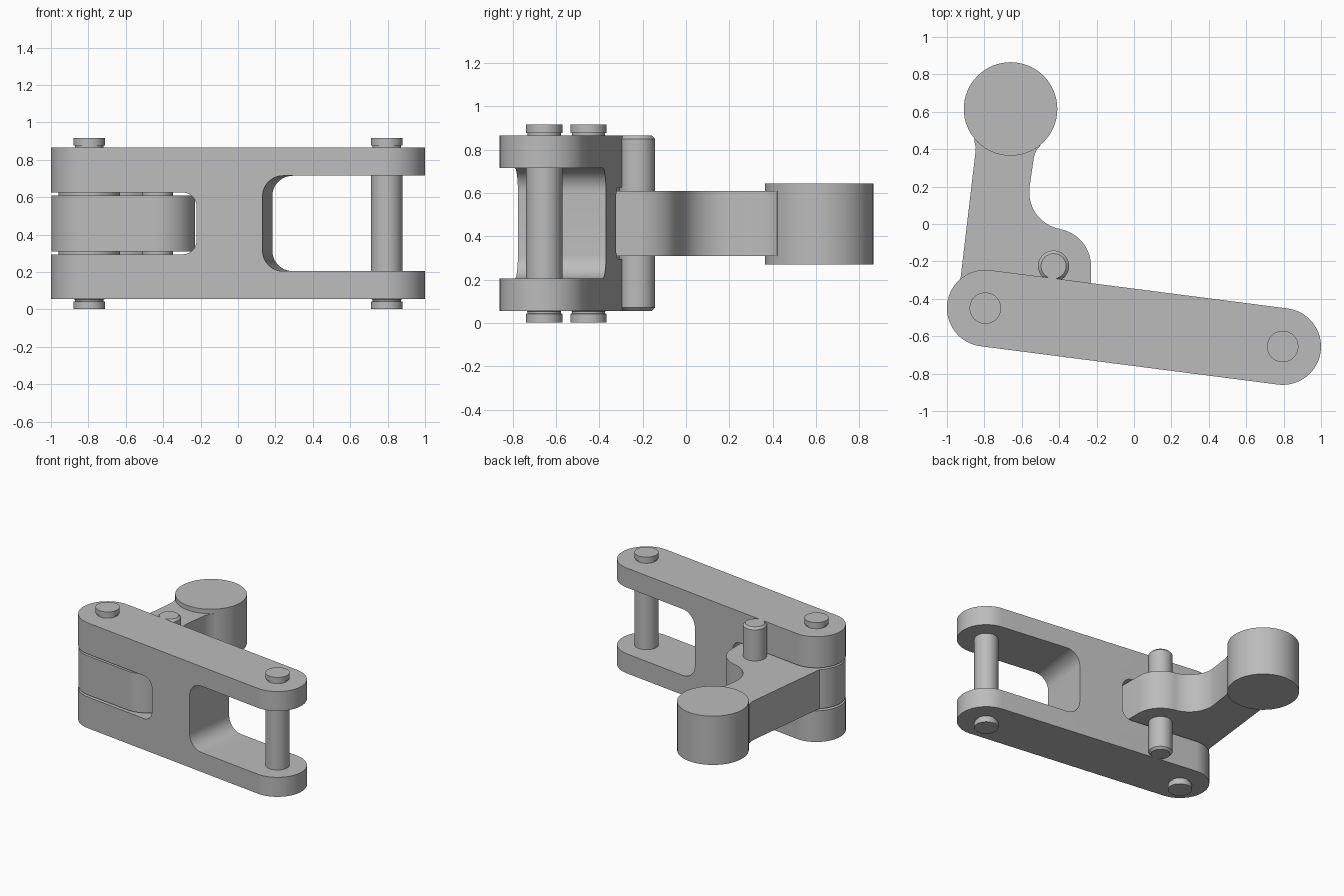
import bpy, bmesh, math
from mathutils import Matrix, Vector

cube = bpy.data.objects.get("Cube")
if cube:
    bpy.data.objects.remove(cube, do_unlink=True)

steel = bpy.data.materials.new("grey_steel")
steel.use_nodes = True
GREY = (0.5, 0.5, 0.5, 1)
steel.diffuse_color = GREY
steel.node_tree.nodes["Principled BSDF"].inputs["Base Color"].default_value = GREY

A = Vector((-0.795, -0.45, 0))      # near joint
B = Vector((0.795, -0.655, 0))      # far joint
C = Vector((-0.43, -0.225, 0))      # stop pin
ALONG = (B - A).normalized()
ACROSS = Vector((-ALONG.y, ALONG.x, 0))
TILT = math.degrees(math.atan2(ALONG.y, ALONG.x))
MID = 0.46                          # mid height
R = 0.205


def finish(name, bm, smooth=True):
    bmesh.ops.recalc_face_normals(bm, faces=bm.faces)
    mesh = bpy.data.meshes.new(name)
    bm.to_mesh(mesh)
    bm.free()
    mesh.materials.append(steel)
    ob = bpy.data.objects.new(name, mesh)
    bpy.context.collection.objects.link(ob)
    if smooth:
        shade(ob)
    return ob


def shade(ob):
    bpy.ops.object.select_all(action='DESELECT')
    ob.select_set(True)
    bpy.context.view_layer.objects.active = ob
    bpy.ops.object.shade_smooth_by_angle(angle=math.radians(30))


def arc(x, y, r, a0, a1, n=24):
    angles = [math.radians(a0 + (a1 - a0) * i / n) for i in range(n + 1)]
    return [(x + r * math.cos(a), y + r * math.sin(a)) for a in angles]


def prism(name, pts, z0, z1, smooth=True):
    bm = bmesh.new()
    face = bm.faces.new([bm.verts.new((x, y, z0)) for x, y in pts])
    ext = bmesh.ops.extrude_face_region(bm, geom=[face])
    top = [v for v in ext["geom"] if isinstance(v, bmesh.types.BMVert)]
    bmesh.ops.translate(bm, verts=top, vec=(0, 0, z1 - z0))
    return finish(name, bm, smooth)


def disc(name, x, y, r, z0, z1):
    return prism(name, arc(x, y, r, 0, 360, 64)[:-1], z0, z1)


def turned(name, centre, half):
    """Turned pin, symmetric about mid height; half = (radius, height from middle)."""
    profile = [(r, MID - h) for r, h in reversed(half)] + [(r, MID + h) for r, h in half]
    bm = bmesh.new()
    verts = [bm.verts.new((centre.x + r, centre.y, z)) for r, z in profile]
    edges = [bm.edges.new(pair) for pair in zip(verts, verts[1:])]
    bmesh.ops.spin(bm, geom=verts + edges, cent=centre, axis=(0, 0, 1),
                   angle=math.tau, steps=48)
    bmesh.ops.remove_doubles(bm, verts=bm.verts, dist=0.0001)
    return finish(name, bm)


# Link body with rounded ends
link = prism("link_body",
             arc(A.x, A.y, R, TILT + 90, TILT + 270, 40)
             + arc(B.x, B.y, R, TILT - 90, TILT + 90, 40), 0.055, 0.865, False)


# Fork slots cut across both ends of the link
def cut_slot(u_open, u_end, half, r):
    s = 1 if u_end > u_open else -1
    corner = arc(0, 0, r, 0, 90, 12)
    upper = [(u_end + s * (x - r), half + y - r) for x, y in corner]
    pts = [(u_open, -half)] + [(x, -y) for x, y in reversed(upper)] + upper + [(u_open, half)]
    cutter = prism("slot_cutter", pts, -0.5, 0.5, False)
    basis = Matrix((ALONG, (0, 0, 1), -ACROSS)).transposed().to_4x4()
    cutter.data.transform(Matrix.Translation(A + Vector((0, 0, MID))) @ basis)
    cutter.hide_render = True
    mod = link.modifiers.new("slot", 'BOOLEAN')
    mod.operation = 'DIFFERENCE'
    mod.solver = 'EXACT'
    mod.object = cutter
    bpy.context.view_layer.objects.active = link
    bpy.ops.object.modifier_apply(modifier=mod.name)
    bpy.data.objects.remove(cutter, do_unlink=True)


cut_slot(-0.5, 0.605, 0.165, 0.075)
cut_slot(2.2, 0.96, 0.255, 0.11)
shade(link)

# Bell-crank lever, outlined clockwise from the weight
foot = A + ALONG * 0.368
outline = [(-0.66, 0.6), (-0.5, 0.42), (-0.522, 0.395), (-0.535, 0.36)]
outline += arc(-0.36, 0.17, 0.2, 172, 260)
outline += arc(C.x, C.y, 0.2, 80, 0)
outline += arc(foot.x, foot.y, 0.2, 0, TILT - 90)
outline += arc(A.x, A.y, 0.203, TILT + 270, 131, 32)
outline += [(-0.848, 0.38), (-0.846, 0.41), (-0.855, 0.45)]
prism("lever_arm", outline, 0.31, 0.61)
disc("lever_weight", -0.66, 0.615, 0.25, 0.27, 0.645)

# Spacers between lever and fork
for side, z in (("lower", 0.295), ("upper", 0.61)):
    disc(side + "_spacer", A.x, A.y, 0.165, z, z + 0.015)

# Hinge pins with grooved heads, and the chamfered stop pin
groove = [(0.084, 0.405), (0.077, 0.406), (0.077, 0.416), (0.084, 0.418),
          (0.084, 0.457), (0, 0.457)]
turned("near_hinge_pin", A, groove)
turned("far_hinge_pin", B, groove)
turned("stop_pin", C, [(0.083, 0.389), (0.067, 0.405), (0, 0.405)])
